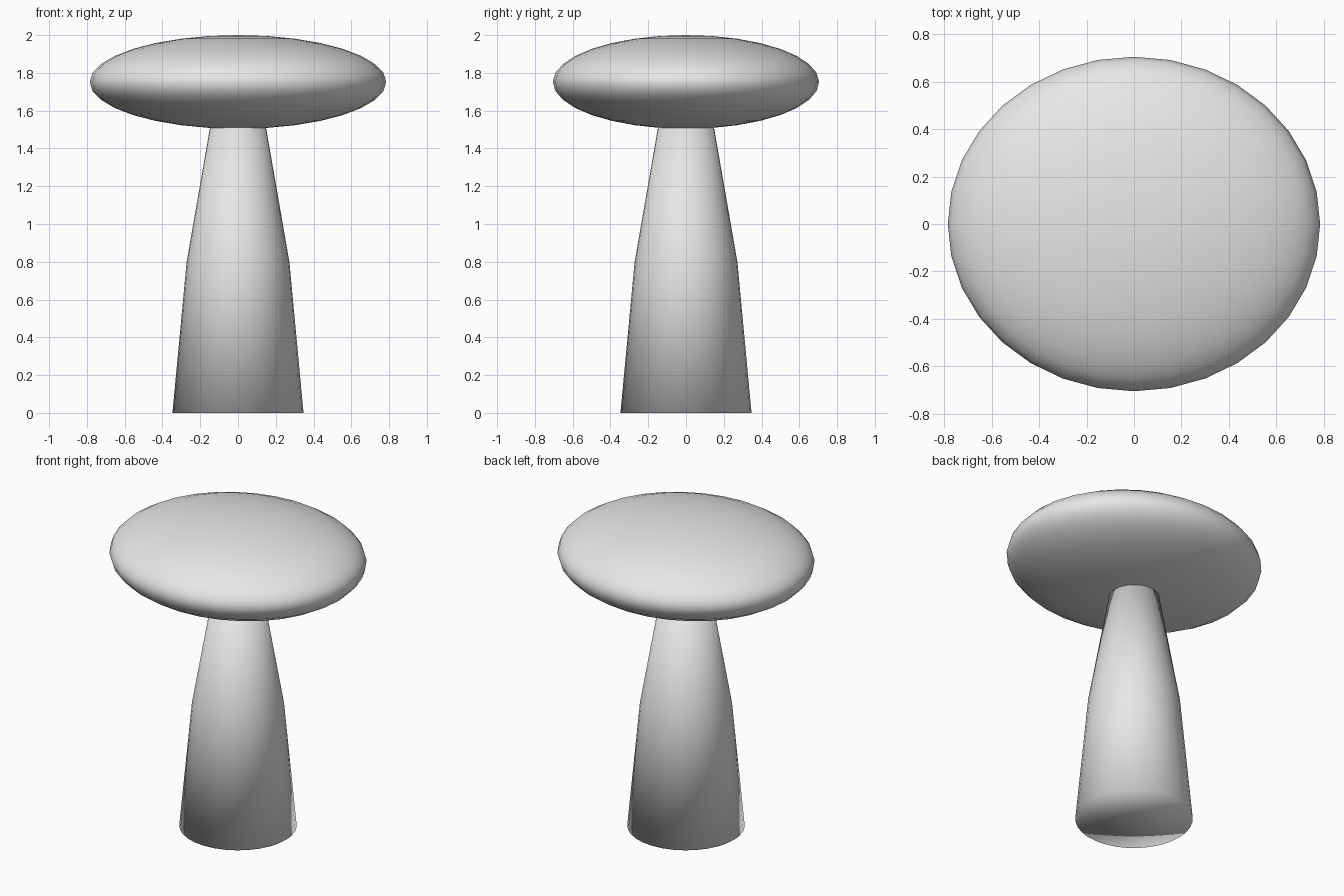
import bpy
import bmesh
from math import cos, sin, pi

cube = bpy.data.objects.get("Cube")
if cube:
    bpy.data.objects.remove(cube, do_unlink=True)

SIDES = 32

# Plain grey material
grey = bpy.data.materials.new("plain grey")
grey.use_nodes = True
colour = (0.8, 0.8, 0.8, 1)
grey.diffuse_color = colour
grey.node_tree.nodes["Principled BSDF"].inputs["Base Color"].default_value = colour


def make_object(name, bm):
    """Turn a bmesh into a smooth shaded object."""
    bmesh.ops.recalc_face_normals(bm, faces=bm.faces)
    for face in bm.faces:
        face.smooth = True
    mesh = bpy.data.meshes.new(name)
    bm.to_mesh(mesh)
    bm.free()
    mesh.materials.append(grey)
    obj = bpy.data.objects.new(name, mesh)
    bpy.context.collection.objects.link(obj)
    return obj


# Stem: stacked rings, closed by a fan at each end
bm = bmesh.new()
profile = [(0.347, 0), (0.272, 0.8), (0.148, 1.512)]
rings = [[bm.verts.new((r * cos(2 * pi * i / SIDES), r * sin(2 * pi * i / SIDES), z))
          for i in range(SIDES)] for r, z in profile]
ends = [(rings[0], bm.verts.new((0, 0, profile[0][1]))),
        (rings[-1], bm.verts.new((0, 0, profile[-1][1])))]
for i in range(SIDES):
    j = (i + 1) % SIDES
    for low, high in zip(rings, rings[1:]):
        bm.faces.new((low[i], low[j], high[j], high[i]))
    for ring, centre in ends:
        bm.faces.new((ring[i], ring[j], centre))
make_object("stem", bm)

# Cap: flattened oval sphere
bm = bmesh.new()
bmesh.ops.create_uvsphere(bm, u_segments=SIDES, v_segments=16, radius=1)
cap = make_object("cap", bm)
cap.scale = (0.785, 0.705, 0.248)
cap.location.z = 1.752
